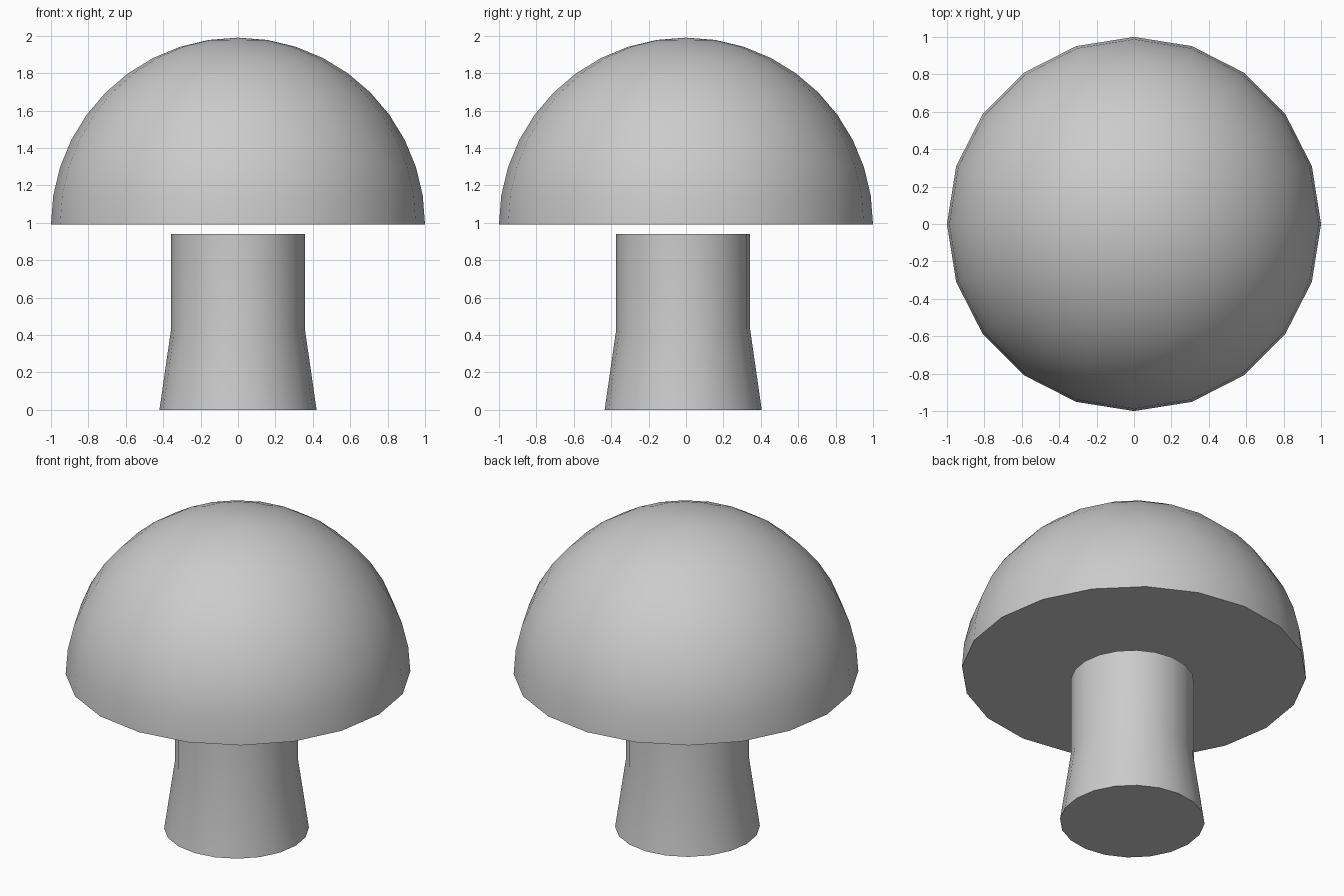
import bpy, bmesh, math

if "Cube" in bpy.data.objects:
    bpy.data.objects.remove(bpy.data.objects["Cube"])

SIDES = 20


def lathe(name, profile, y=0.0):
    """Revolve (radius, z) points around z; close open ends with flat caps."""
    bm = bmesh.new()
    rings = []
    for r, z in profile:
        n = SIDES if r > 0 else 1
        rings.append([bm.verts.new((r * math.cos(2 * math.pi * i / SIDES),
                                    y + r * math.sin(2 * math.pi * i / SIDES), z))
                      for i in range(n)])
    for a, b in zip(rings, rings[1:]):
        for i in range(SIDES):
            j = (i + 1) % SIDES
            if len(b) == 1:
                bm.faces.new((a[i], a[j], b[0]))
            else:
                bm.faces.new((a[i], a[j], b[j], b[i]))
    for ring in (rings[0], rings[-1]):
        if len(ring) > 1:
            bm.faces.new(ring)
    bmesh.ops.recalc_face_normals(bm, faces=bm.faces)
    mesh = bpy.data.meshes.new(name)
    bm.to_mesh(mesh)
    bm.free()
    obj = bpy.data.objects.new(name, mesh)
    bpy.context.collection.objects.link(obj)
    bpy.ops.object.select_all(action='DESELECT')
    obj.select_set(True)
    bpy.context.view_layer.objects.active = obj
    bpy.ops.object.shade_smooth_by_angle(angle=math.radians(40))
    return obj


# Domed cap: closed hemisphere
dome = [(math.cos(math.radians(9 * k)), 0.99 + math.sin(math.radians(9 * k)))
        for k in range(10)]
lathe("mushroom_cap", dome + [(0.0, 1.99)])

# Stem: flared foot, straight upper part, set slightly forward
lathe("mushroom_stem", [(0.42, 0.0), (0.358, 0.43), (0.358, 0.94)], y=-0.015)
